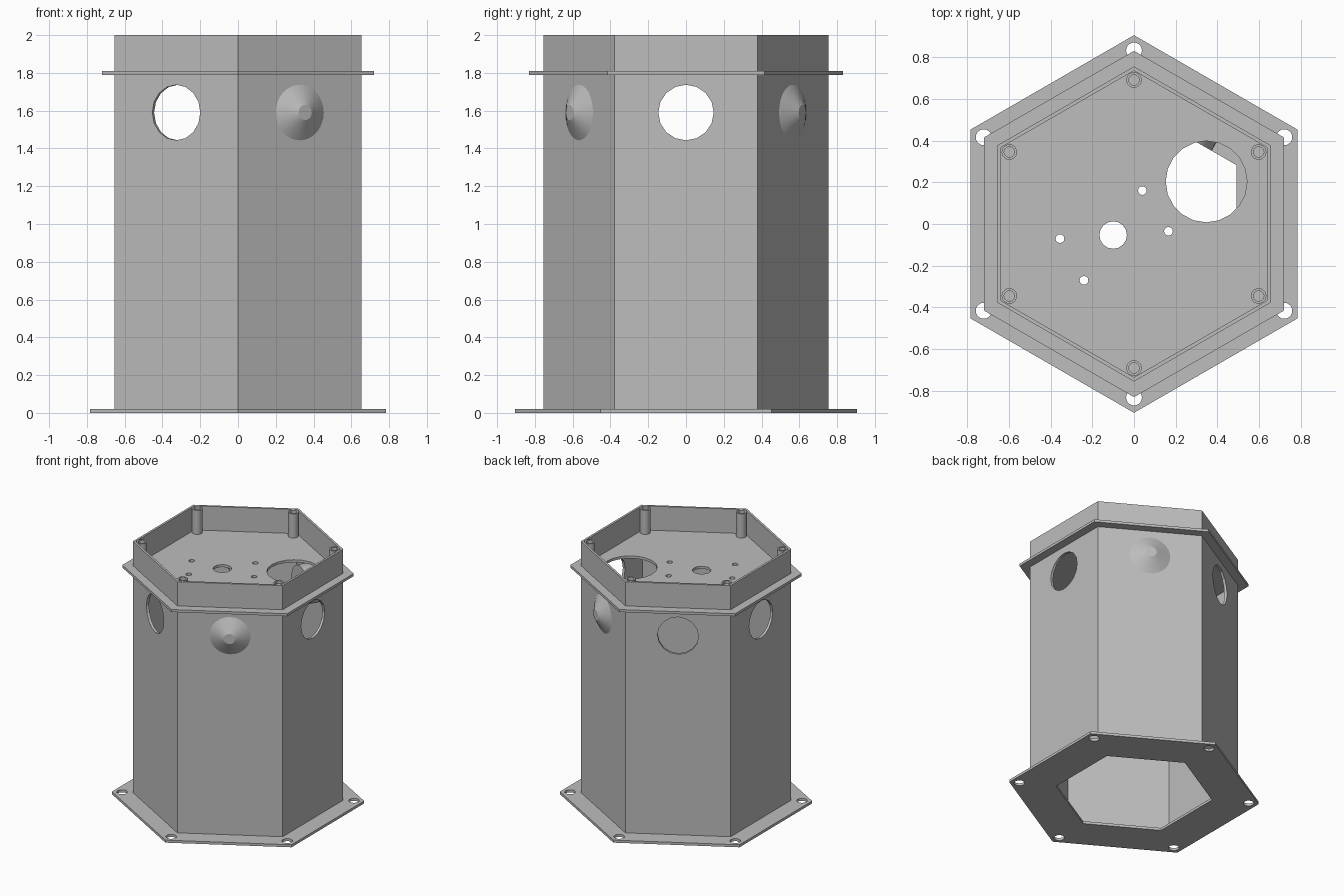
import bpy, bmesh, math
from mathutils import Matrix, Vector

cube = bpy.data.objects.get("Cube")
if cube:
    bpy.data.objects.remove(cube)

grey = bpy.data.materials.new("plain grey")
grey.use_nodes = True
COLOUR = (0.51, 0.51, 0.51, 1)
grey.diffuse_color = COLOUR
grey.node_tree.nodes["Principled BSDF"].inputs["Base Color"].default_value = COLOUR

BODY_R, WALL, TOP_Z = 0.755, 0.02, 1.8
APOTHEM = BODY_R * math.cos(math.pi / 6)


def ngon(radius, sides, cx=0, cy=0, turn=0.0):
    step = math.tau / sides
    return [(cx + radius * math.cos(turn + i * step), cy + radius * math.sin(turn + i * step))
            for i in range(sides)]


def hexagon(radius):
    return ngon(radius, 6, turn=math.pi / 6)


def add_object(name, mesh, matrix):
    mesh.materials.clear()
    mesh.materials.append(grey)
    obj = bpy.data.objects.new(name, mesh)
    bpy.context.collection.objects.link(obj)
    obj.matrix_world = matrix
    return obj


def sheet(name, loops, thickness, matrix):
    """Flat outline with holes, given a thickness centred on its plane."""
    curve = bpy.data.curves.new(name + "_outline", "CURVE")
    curve.dimensions = "2D"
    curve.fill_mode = "BOTH"
    curve.extrude = thickness / 2
    for loop in loops:
        spline = curve.splines.new("POLY")
        spline.points.add(len(loop) - 1)
        for point, (x, y) in zip(spline.points, loop):
            point.co = (x, y, 0, 1)
        spline.use_cyclic_u = True
    temp = bpy.data.objects.new(name + "_temp", curve)
    mesh = bpy.data.meshes.new_from_object(temp)
    bpy.data.objects.remove(temp)
    bpy.data.curves.remove(curve)
    bm = bmesh.new()
    bm.from_mesh(mesh)
    bmesh.ops.remove_doubles(bm, verts=bm.verts, dist=1e-5)
    bmesh.ops.recalc_face_normals(bm, faces=bm.faces)
    for face in bm.faces:
        face.smooth = False
    bm.to_mesh(mesh)
    bm.free()
    return add_object(name, mesh, matrix)


def lathe(name, profile, sides, matrix):
    """Profile of (radius, height) pairs turned about local z."""
    bm = bmesh.new()
    verts = [bm.verts.new((r, 0, h)) for r, h in profile]
    edges = [bm.edges.new(pair) for pair in zip(verts, verts[1:])]
    bmesh.ops.spin(bm, geom=verts + edges, cent=(0, 0, 0), axis=(0, 0, 1),
                   angle=math.tau, steps=sides, use_duplicate=False)
    bmesh.ops.remove_doubles(bm, verts=bm.verts, dist=1e-5)
    bmesh.ops.recalc_face_normals(bm, faces=bm.faces)
    mesh = bpy.data.meshes.new(name)
    bm.to_mesh(mesh)
    bm.free()
    return add_object(name, mesh, matrix)


def shade_smooth(objects):
    bpy.ops.object.select_all(action="DESELECT")
    for obj in objects:
        obj.select_set(True)
    bpy.context.view_layer.objects.active = objects[0]
    bpy.ops.object.shade_smooth_by_angle(angle=math.radians(25))


def level(z):
    return Matrix.Translation((0, 0, z))


# Base flange with a hexagonal opening and bolt holes at the corners
bolts = [ngon(0.038, 20, x, y) for x, y in hexagon(0.832)]
sheet("base_flange", [hexagon(0.905), hexagon(0.566)] + bolts, 0.02, level(0.01))

# Top deck with one large port, a cable hole and four screw holes
screws = [(0.04, 0.16), (0.165, -0.035), (-0.355, -0.07), (-0.24, -0.27)]
deck_holes = [ngon(0.195, 20, 0.347, 0.203), ngon(0.066, 16, -0.1, -0.053)]
deck_holes += [ngon(0.021, 12, x, y) for x, y in screws]
sheet("top_deck", [hexagon(0.83)] + deck_holes, 0.02, level(TOP_Z))

# Raised rim around the deck
sheet("top_rim", [hexagon(BODY_R), hexagon(BODY_R - WALL)], 0.19, level(1.905))

# Hollow screw posts inside the rim
posts = [sheet("screw_post", [ngon(0.037, 20), ngon(0.025, 20)], 0.19,
               Matrix.Translation((x, y, 1.905))) for x, y in hexagon(0.69)]

# Six wall panels: four with round ports, two carrying a cone-fronted unit
half, low, high, port_z, port_r = BODY_R / 2, 0.02, 1.79, 1.59, 0.147
panel = [(-half, low), (half, low), (half, high), (-half, high)]
units = []
for i in range(6):
    angle = i * math.pi / 3
    normal = Vector((math.cos(angle), math.sin(angle), 0))
    across = Vector((-math.sin(angle), math.cos(angle), 0))
    frame = Matrix((across, Vector((0, 0, 1)), normal)).transposed().to_4x4()
    has_unit = i in (1, 5)
    loops = [panel] if has_unit else [panel, ngon(port_r, 16, 0, port_z)]
    sheet("wall_panel", loops, WALL, Matrix.Translation(normal * (APOTHEM - WALL / 2)) @ frame)
    if has_unit:
        place = Matrix.Translation(normal * APOTHEM + Vector((0, 0, port_z))) @ frame
        profile = [(0, -0.164), (port_r, -0.164), (port_r, 0), (0.04, 0.058), (0, 0.058)]
        units.append(lathe("cone_unit", profile, 32, place))

shade_smooth(posts + units)
